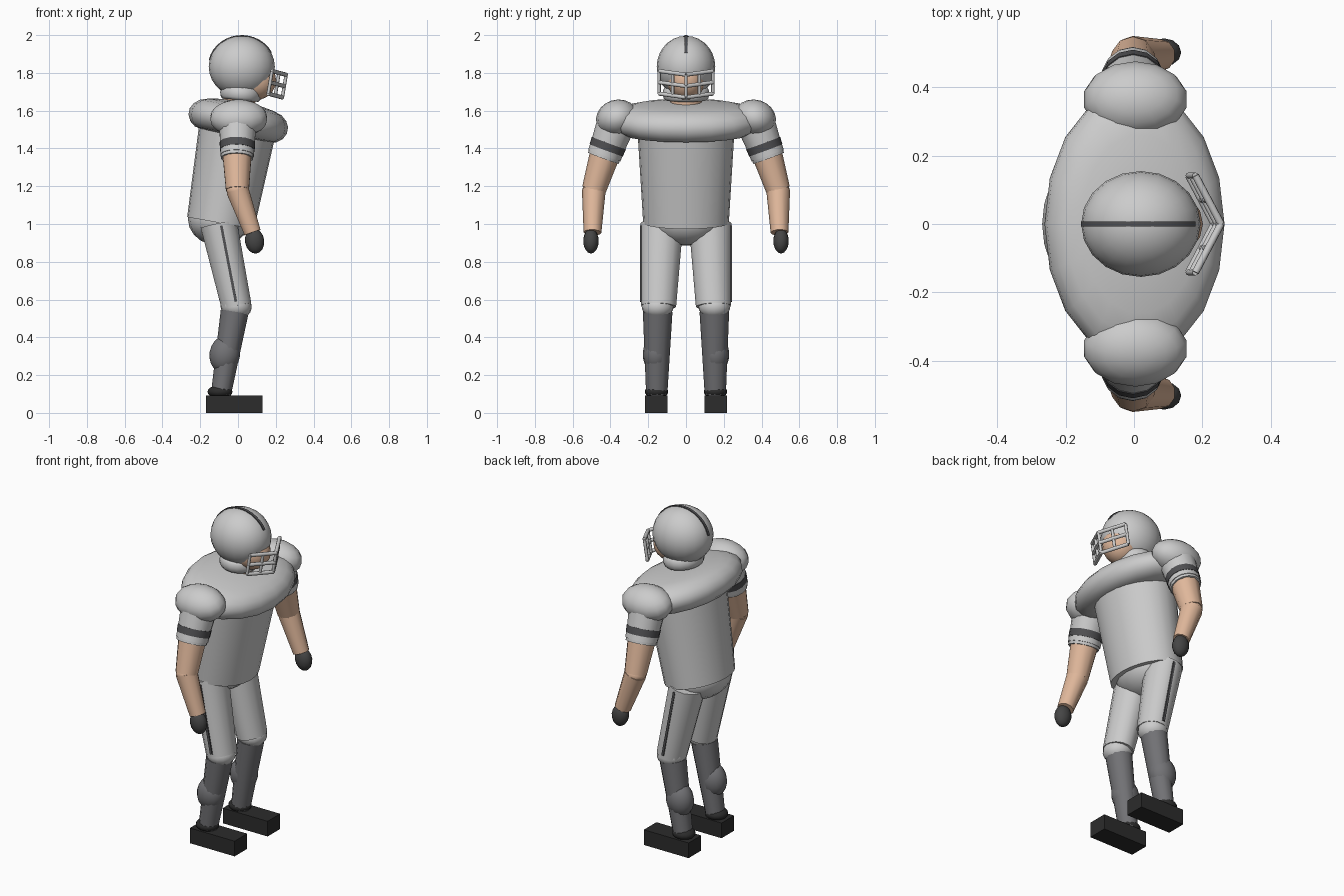
import bpy, bmesh, math
from mathutils import Vector, Matrix

if "Cube" in bpy.data.objects:
    bpy.data.objects.remove(bpy.data.objects["Cube"])


def material(name, rgb):
    m = bpy.data.materials.new(name)
    m.diffuse_color = (*rgb, 1)
    m.use_nodes = True
    m.node_tree.nodes["Principled BSDF"].inputs["Base Color"].default_value = m.diffuse_color
    return m


SKIN = material("skin", (0.75, 0.48, 0.33))
SOCK = material("sock", (0.17, 0.17, 0.18))
BAND = material("dark_band", (0.08, 0.08, 0.085))
GLOVE = material("glove", (0.06, 0.06, 0.06))
SHOE = material("shoe", (0.025, 0.025, 0.025))


def finish(name, bm, mat=None, angle=50):
    me = bpy.data.meshes.new(name)
    bmesh.ops.recalc_face_normals(bm, faces=bm.faces)
    bm.to_mesh(me)
    bm.free()
    ob = bpy.data.objects.new(name, me)
    bpy.context.collection.objects.link(ob)
    if mat:
        me.materials.append(mat)
    bpy.ops.object.select_all(action='DESELECT')
    ob.select_set(True)
    bpy.context.view_layer.objects.active = ob
    bpy.ops.object.shade_smooth_by_angle(angle=math.radians(angle))
    return ob


def frame(a, b):
    """Axes with z along a->b and y kept close to world y."""
    z = (b - a).normalized()
    y = (Vector((0, 1, 0)) - z * z.y).normalized() if abs(z.y) < 0.99 else Vector((1, 0, 0))
    x = y.cross(z)
    return Matrix((x, y, z)).transposed().to_4x4()


def limb(name, a, b, r1, r2, mat=None, sides=12, ky=1.0):
    """Tapered tube from a to b; ky stretches it sideways."""
    a, b = Vector(a), Vector(b)
    bm = bmesh.new()
    bmesh.ops.create_cone(bm, cap_ends=True, segments=sides, radius1=r1, radius2=r2,
                          depth=(b - a).length,
                          matrix=Matrix.Translation((a + b) / 2) @ frame(a, b) @ Matrix.Diagonal((1, ky, 1, 1)))
    return finish(name, bm, mat)


def ball(name, c, r, mat=None, seg=16, rings=10, rot=(0, 0)):
    """Ellipsoid; rot = tilt about x, tilt about y in radians."""
    bm = bmesh.new()
    m = (Matrix.Translation(c) @ Matrix.Rotation(rot[0], 4, 'X')
         @ Matrix.Rotation(rot[1], 4, 'Y') @ Matrix.Diagonal((*r, 1)))
    bmesh.ops.create_uvsphere(bm, u_segments=seg, v_segments=rings, radius=1, matrix=m)
    return finish(name, bm, mat)


def box(name, c, size, mat=None, tilt=0):
    bm = bmesh.new()
    m = Matrix.Translation(c) @ Matrix.Rotation(tilt, 4, 'Y') @ Matrix.Diagonal((*size, 1))
    bmesh.ops.create_cube(bm, size=1, matrix=m)
    return finish(name, bm, mat, 30)


def lathe(name, profile, matrix, mat=None, seg=18):
    bm = bmesh.new()
    vs = [bm.verts.new((r, 0, z)) for r, z in profile]
    es = [bm.edges.new(p) for p in zip(vs, vs[1:])]
    bmesh.ops.spin(bm, geom=vs + es, cent=(0, 0, 0), axis=(0, 0, 1),
                   angle=math.tau, steps=seg, use_duplicate=False)
    bmesh.ops.remove_doubles(bm, verts=bm.verts, dist=1e-4)
    bmesh.ops.transform(bm, matrix=matrix, verts=bm.verts)
    return finish(name, bm, mat, 60)


# helmet, head and collar
ball("helmet", (0.02, 0, 1.833), (0.175, 0.155, 0.163), seg=20, rings=14)
ball("head", (0.09, 0, 1.76), (0.112, 0.1, 0.105), SKIN)
ring = [(1 + 0.33 * (math.cos(t) - 1) / 2, 0.036 * math.sin(t))
        for t in [math.tau * i / 10 for i in range(11)]]
lathe("collar", ring, Matrix.Translation((0.015, 0, 1.69)) @ Matrix.Rotation(0.1, 4, 'Y')
      @ Matrix.Diagonal((0.11, 0.125, 1, 1)))
limb("neck", (0.0, 0, 1.58), (0.015, 0, 1.74), 0.085, 0.085, SKIN)

# crest stripe over the helmet
crest = [math.radians(27 + 141 * i / 14) for i in range(15)]
bm = bmesh.new()
rows = [[bm.verts.new((0.02 + (0.175 + d) * math.cos(t), y, 1.833 + (0.163 + d) * math.sin(t)))
         for y, d in ((-0.008, -0.01), (-0.008, 0.004), (0.008, 0.004), (0.008, -0.01))] for t in crest]
for p, q in zip(rows, rows[1:]):
    for i in range(4):
        bm.faces.new((p[i], p[(i + 1) % 4], q[(i + 1) % 4], q[i]))
for end in (rows[0], rows[-1]):
    bm.faces.new(end)
finish("helmet_stripe", bm, BAND, 40)

# face guard: three V-shaped bars joined by uprights
for k in range(3):
    dx, dz = -0.01 * k, -0.06 * k
    for s in (-1, 1):
        limb("guard_bar", (0.18 + dx, s * 0.142, 1.81 + dz), (0.255 + dx, 0, 1.79 + dz),
             0.011, 0.011, sides=8)
for f in (-1, -0.5, 0, 0.5, 1):
    x, y, z = 0.255 - 0.075 * abs(f), 0.142 * f, 1.79 + 0.02 * abs(f)
    limb("guard_upright", (x, y, z), (x - 0.02, y, z - 0.12), 0.009, 0.009, sides=8)

# shoulder pads: a rounded, leaning oval slab
LEAN = math.radians(11)
pad = [(0, 0.1), (0.4, 0.096), (0.66, 0.084), (0.82, 0.07), (0.93, 0.045), (0.99, 0.015),
       (0.99, -0.02), (0.93, -0.052), (0.82, -0.075), (0.66, -0.083), (0, -0.083)]
lathe("shoulder_pads", pad, Matrix.Translation((0.002, 0, 1.548)) @ Matrix.Rotation(LEAN, 4, 'Y')
      @ Matrix.Diagonal((0.268, 0.40, 1, 1)))

# jersey body and hips
limb("torso", (-0.092, 0, 1.005), (0.0, 0, 1.52), 0.18, 0.205, sides=24, ky=1.26)
ball("hips", (-0.10, 0, 1.025), (0.165, 0.2, 0.14))

for s in (-1, 1):
    # arm
    ball("shoulder_cap", (0.004, s * 0.365, 1.56), (0.154, 0.113, 0.098), rot=(-s * 0.3, 0), seg=14)
    top, cuff = Vector((0.0, s * 0.36, 1.56)), Vector((-0.005, s * 0.438, 1.348))
    limb("sleeve", top, cuff, 0.105, 0.086, sides=14)
    for name, t1, t2, r, mat in (("sleeve_trim", 0.52, 0.93, 0.091, None),
                                 ("sleeve_band", 0.62, 0.80, 0.094, BAND)):
        limb(name, top.lerp(cuff, t1), top.lerp(cuff, t2), r + 0.002, r, mat, 14)
    elbow, wrist = (-0.003, s * 0.488, 1.18), (0.077, s * 0.495, 0.955)
    limb("upper_arm", (-0.005, s * 0.42, 1.40), elbow, 0.083, 0.064, SKIN, 10)
    ball("elbow", elbow, (0.062, 0.062, 0.05), SKIN, 10, 6)
    limb("forearm", elbow, wrist, 0.063, 0.047, SKIN, 10)
    ball("glove", (0.088, s * 0.503, 0.91), (0.051, 0.041, 0.067), GLOVE, 12, 8, rot=(0, -0.15))

    # leg
    limb("thigh", (-0.102, s * 0.128, 1.0), (-0.008, s * 0.145, 0.565), 0.1, 0.082, sides=14, ky=1.13)
    box("thigh_stripe", (-0.05, s * 0.235, 0.79), (0.014, 0.016, 0.41), BAND, -0.19)
    ball("knee_pad", (-0.01, s * 0.15, 0.565), (0.083, 0.085, 0.068), rot=(0, 0.15))
    limb("shin", (-0.018, s * 0.15, 0.535), (-0.09, s * 0.155, 0.1), 0.074, 0.053, SOCK, ky=1.06)
    ball("calf", (-0.07, s * 0.158, 0.31), (0.081, 0.071, 0.1), SOCK, rot=(0, 0.16))
    ball("ankle", (-0.095, s * 0.156, 0.112), (0.066, 0.062, 0.036), SHOE)
    box("shoe", (-0.02, s * 0.158, 0.046), (0.3, 0.12, 0.092), SHOE)
